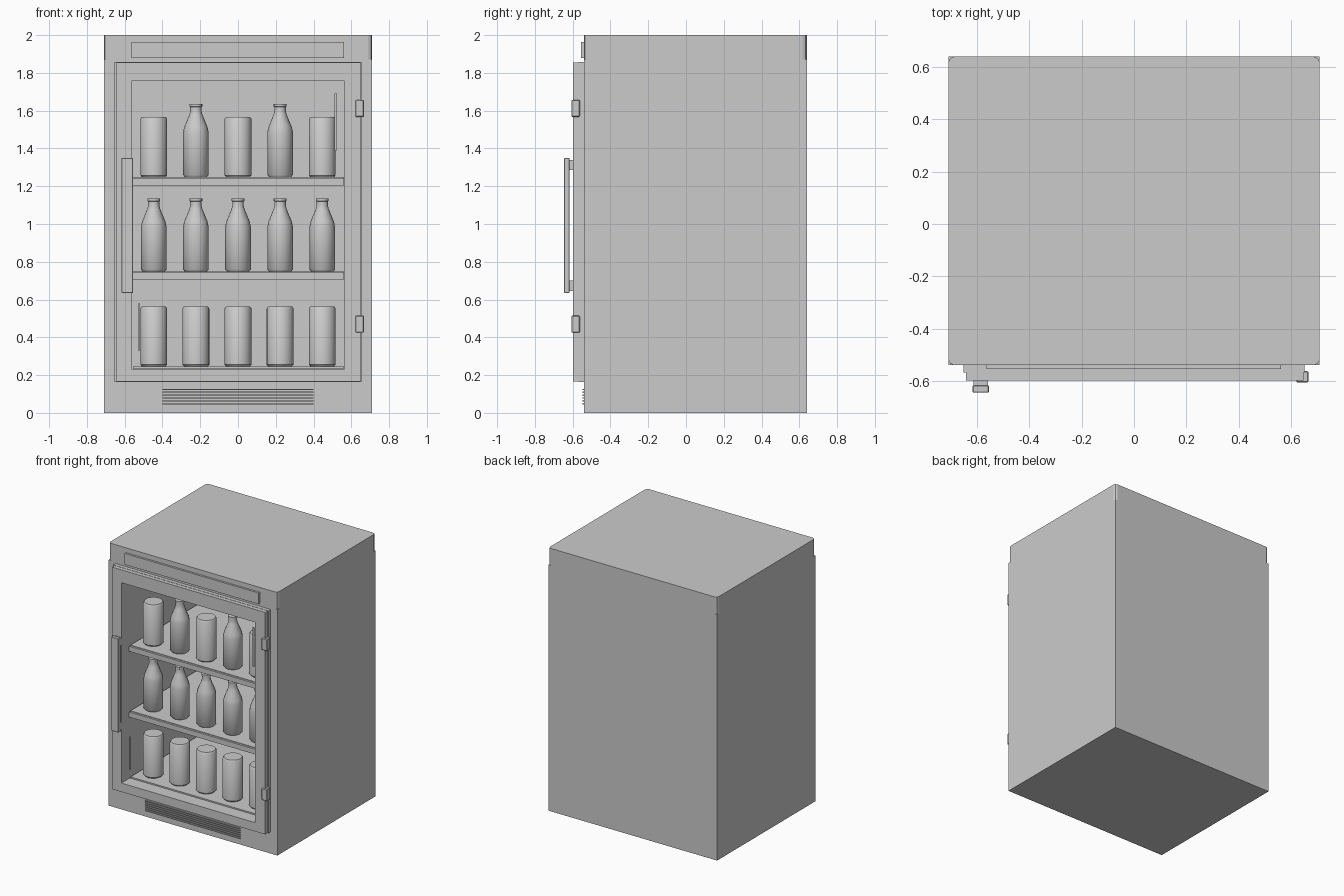
import bpy, bmesh, math

if "Cube" in bpy.data.objects:
    bpy.data.objects.remove(bpy.data.objects["Cube"])


def new_object(name, bm):
    bmesh.ops.recalc_face_normals(bm, faces=bm.faces)
    mesh = bpy.data.meshes.new(name)
    bm.to_mesh(mesh)
    bm.free()
    obj = bpy.data.objects.new(name, mesh)
    bpy.context.collection.objects.link(obj)
    return obj


def box_bm(x, y, z):
    bm = bmesh.new()
    bmesh.ops.create_cube(bm, size=1)
    for v in bm.verts:
        v.co = [r[0] if c < 0 else r[1] for c, r in zip(v.co, (x, y, z))]
    return bm


def box(name, x, y, z, bevel=0.0):
    bm = box_bm(x, y, z)
    if bevel:
        bmesh.ops.bevel(bm, geom=bm.edges[:], offset=bevel, segments=1, affect='EDGES')
    return new_object(name, bm)


def frame(name, x, z, y, hole_x, hole_z):
    """Rectangular ring lying in the xz plane, extruded along y."""
    bm = bmesh.new()
    rings = [[bm.verts.new((rx[i], y[0], rz[j])) for i, j in ((0, 0), (1, 0), (1, 1), (0, 1))]
             for rx, rz in ((x, z), (hole_x, hole_z))]
    faces = [bm.faces.new((rings[0][i], rings[0][(i + 1) % 4], rings[1][(i + 1) % 4], rings[1][i]))
             for i in range(4)]
    ext = bmesh.ops.extrude_face_region(bm, geom=faces, use_keep_orig=True)['geom']
    for v in ext:
        if isinstance(v, bmesh.types.BMVert):
            v.co.y = y[1]
    return new_object(name, bm)


def lathe(name, profile, location, sides=16):
    """Spin a (radius, height) profile around z."""
    bm = bmesh.new()
    rings = [[bm.verts.new((r * math.cos(2 * math.pi * i / sides),
                            r * math.sin(2 * math.pi * i / sides), h)) for i in range(sides)]
             for r, h in profile]
    for a, b in zip(rings, rings[1:]):
        for i in range(sides):
            j = (i + 1) % sides
            bm.faces.new((a[i], a[j], b[j], b[i]))
    bm.faces.new(rings[0][::-1])
    bm.faces.new(rings[-1])
    obj = new_object(name, bm)
    obj.location = location
    bpy.ops.object.select_all(action='DESELECT')
    obj.select_set(True)
    bpy.context.view_layer.objects.active = obj
    bpy.ops.object.shade_smooth_by_angle(angle=math.radians(40))
    return obj


HOLE_X, HOLE_Z = (-0.563, 0.563), (0.233, 1.757)
FRONT, BACK, CAVITY_BACK = -0.54, 0.64, 0.52

# Cabinet with a recessed cavity
bm = box_bm((-0.71, 0.71), (FRONT, BACK), (0, 1.87))
front = min(bm.faces, key=lambda f: f.calc_center_median().y)
bmesh.ops.inset_region(bm, faces=[front], thickness=0.1)
for v in front.verts:
    v.co.x = HOLE_X[v.co.x > 0]
    v.co.z = HOLE_Z[v.co.z > 0.9]
inner = bmesh.ops.extrude_discrete_faces(bm, faces=[front])['faces'][0]
for v in inner.verts:
    v.co.y = CAVITY_BACK
new_object("cabinet", bm)

# Top cap with chamfered upright corners
bm = box_bm((-0.71, 0.71), (FRONT, BACK), (1.87, 2.0))
upright = [e for e in bm.edges if abs(e.verts[0].co.z - e.verts[1].co.z) > 0.1]
bmesh.ops.bevel(bm, geom=upright, offset=0.022, segments=2, profile=0.5, affect='EDGES')
new_object("top_cap", bm)
box("header_panel", (-0.565, 0.562), (-0.555, FRONT), (1.878, 1.963))

# Door: gasket layer and outer frame
frame("door_gasket", (-0.653, 0.653), (0.164, 1.857), (-0.568, FRONT), HOLE_X, HOLE_Z)
frame("door_frame", (-0.642, 0.648), (0.166, 1.855), (-0.598, -0.568), HOLE_X, HOLE_Z)

# Thin highlight strips in the glass plane
box("glass_strip_upper", (0.51, 0.524), (-0.556, -0.55), (1.39, 1.69))
box("glass_strip_lower", (-0.53, -0.518), (-0.556, -0.55), (0.33, 0.58))

# Handle and its standoffs
box("door_handle", (-0.617, -0.555), (-0.645, -0.617), (0.635, 1.35), 0.003)
for i, z in enumerate((0.645, 1.285)):
    box(f"handle_standoff_{i + 1}", (-0.614, -0.558), (-0.618, -0.597), (z, z + 0.055))

# Hinges
for i, z in enumerate((0.425, 1.567)):
    box(f"hinge_{i + 1}", (0.622, 0.667), (-0.607, -0.562), (z, z + 0.09), 0.004)

# Vent slats at the base
for i in range(6):
    z = 0.045 + i * 0.015
    box(f"vent_slat_{i + 1}", (-0.4, 0.4), (-0.548, FRONT), (z, z + 0.007))

# Shelves with front rails
for i, z in enumerate((0.245, 0.748, 1.248)):
    box(f"shelf_{i + 1}", (-0.555, 0.56), (-0.5, CAVITY_BACK), (z - 0.01, z))
    if i:
        box(f"shelf_rail_{i + 1}", (-0.555, 0.56), (-0.515, -0.5), (z - 0.043, z - 0.004))

# Drinks: one row per shelf
CAN = [(0.062, 0), (0.071, 0.01), (0.071, 0.308), (0.064, 0.318)]
BOTTLE = [(0.058, 0), (0.068, 0.012), (0.068, 0.235), (0.062, 0.265), (0.035, 0.33),
          (0.03, 0.35), (0.03, 0.372), (0.034, 0.374), (0.034, 0.388)]
for row, (z, kinds) in enumerate(((0.245, "ccccc"), (0.748, "bbbbb"), (1.248, "cbcbc"))):
    for col, kind in enumerate(kinds):
        name, profile = ("can", CAN) if kind == "c" else ("bottle", BOTTLE)
        lathe(f"{name}_{row + 1}_{col + 1}", profile, ((col - 2) * 0.223, -0.38, z))
